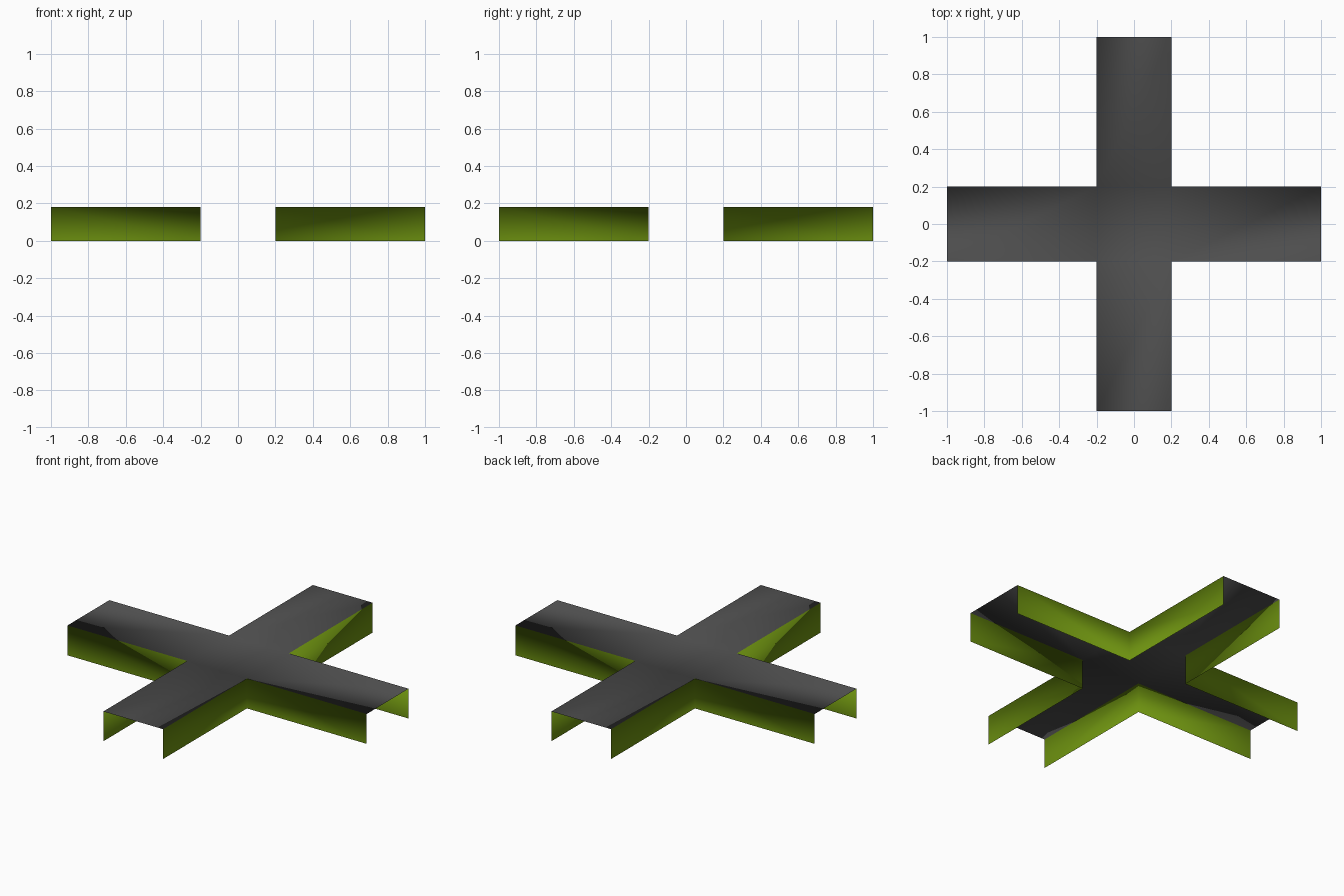
import bpy, bmesh

if "Cube" in bpy.data.objects:
    bpy.data.objects.remove(bpy.data.objects["Cube"])

W, L, H = 0.2, 1.0, 0.18  # half arm width, arm reach, height


def material(name, rgb):
    m = bpy.data.materials.new(name)
    m.diffuse_color = (*rgb, 1)
    m.use_nodes = True
    m.node_tree.nodes["Principled BSDF"].inputs["Base Color"].default_value = m.diffuse_color
    return m


bm = bmesh.new()

# Cross-shaped road deck: one centre square and four arms
rects = [(-W, -W, W, W), (-L, -W, -W, W), (W, -W, L, W),
         (-W, -L, W, -W), (-W, W, W, L)]
for x0, y0, x1, y1 in rects:
    bm.faces.new([bm.verts.new((x, y, H)) for x, y in
                  ((x0, y0), (x1, y0), (x1, y1), (x0, y1))])

# Side walls: an L-shaped pair in each quadrant, arm ends left open
for sx in (-1, 1):
    for sy in (-1, 1):
        pts = [(sx * L, sy * W), (sx * W, sy * W), (sx * W, sy * L)]
        for a, b in zip(pts, pts[1:]):
            ring = [(*a, 0), (*b, 0), (*b, H), (*a, H)]
            if sx * sy > 0:  # keep normals pointing outward
                ring.reverse()
            f = bm.faces.new([bm.verts.new(p) for p in ring])
            f.material_index = 1

bmesh.ops.remove_doubles(bm, verts=bm.verts, dist=1e-4)
for f in bm.faces:
    f.smooth = True

mesh = bpy.data.meshes.new("crossroad")
bm.to_mesh(mesh)
bm.free()
mesh.materials.append(material("dark grey", (0.075, 0.075, 0.075)))
mesh.materials.append(material("grass green", (0.15, 0.28, 0.005)))
bpy.context.collection.objects.link(bpy.data.objects.new("crossroad", mesh))
